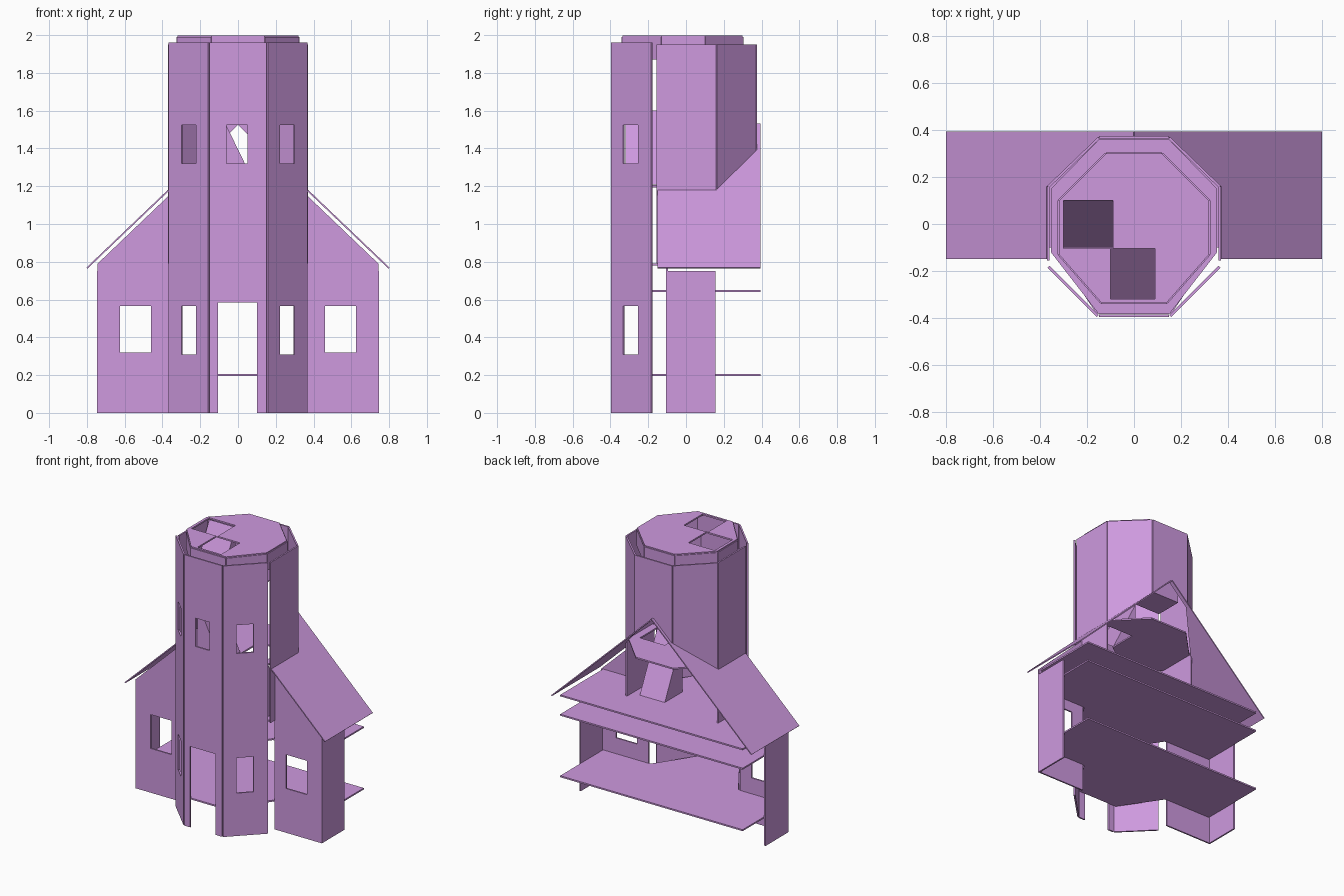
import bpy, bmesh
from mathutils import Vector

if "Cube" in bpy.data.objects:
    bpy.data.objects.remove(bpy.data.objects["Cube"])

lilac = bpy.data.materials.new("lilac")
lilac.use_nodes = True
lilac.diffuse_color = (0.62, 0.32, 0.74, 1)
lilac.node_tree.nodes["Principled BSDF"].inputs["Base Color"].default_value = (0.62, 0.32, 0.74, 1)
T = 0.011


def finish(name, bm, thick=T):
    mesh = bpy.data.meshes.new(name)
    bm.to_mesh(mesh)
    bm.free()
    mesh.materials.append(lilac)
    ob = bpy.data.objects.new(name, mesh)
    bpy.context.collection.objects.link(ob)
    if thick:
        mod = ob.modifiers.new("thickness", "SOLIDIFY")
        mod.thickness, mod.offset = thick, 0
    return ob


def poly(name, pts, thick=T):
    """Flat board from one outline."""
    bm = bmesh.new()
    bm.faces.new([bm.verts.new(p) for p in pts])
    return finish(name, bm, thick)


def sheet(name, place, u, v, holes=(), cuts=()):
    """Rectangular board with rectangular holes and straight trims."""
    us = sorted(set(list(u) + [h[i] for h in holes for i in (0, 1)]))
    vs = sorted(set(list(v) + [h[i] for h in holes for i in (2, 3)]))
    bm = bmesh.new()
    for a, b in zip(us, us[1:]):
        for c, d in zip(vs, vs[1:]):
            m, n = (a + b) / 2, (c + d) / 2
            if not any(h[0] < m < h[1] and h[2] < n < h[3] for h in holes):
                bm.faces.new([bm.verts.new(place(*p)) for p in ((a, c), (b, c), (b, d), (a, d))])
    bmesh.ops.remove_doubles(bm, verts=bm.verts[:], dist=0.0005)
    for point, normal in cuts:
        bmesh.ops.bisect_plane(bm, geom=bm.verts[:] + bm.edges[:] + bm.faces[:],
                               plane_co=point, plane_no=normal, clear_outer=True)
    return finish(name, bm)


def upright(a, b):
    """Map (distance along a-b, height) to 3D."""
    a, b = Vector(a), Vector(b)
    d = (b - a).normalized()
    return (lambda s, z: (a.x + d.x * s, a.y + d.y * s, z)), (b - a).length


def roof_z(x):
    return 1.53 - 0.955 * abs(x)


def mirrored(half):
    return half + [(-x, y) for x, y in reversed(half)]


# Tower front panel with door and window
sheet("tower_front", lambda x, z: (x, -0.392, z), (-0.15, 0.15), (0, 1.96),
      [(-0.105, 0.1, 0, 0.585), (-0.06, 0.05, 1.32, 1.525)])

for s, side in ((1, "left"), (-1, "right")):
    # Tower front diagonal with two windows
    place, length = upright((s * 0.155, -0.392), (s * 0.365, -0.182))
    sheet(side + "_tower_diagonal", place, (0, length), (0, 1.96),
          [(0.09, 0.2, 0.31, 0.565), (0.09, 0.2, 1.32, 1.525)])

    # Tower side and back diagonal, trimmed to the roof slope
    poly(side + "_tower_side", [(s * 0.365, y, z) for y, z in
                                ((-0.155, 0.79), (0.16, 0.79), (0.16, 1.95), (-0.155, 1.95))])
    poly(side + "_tower_back_diagonal",
         [(s * 0.365, 0.16, roof_z(0.365)), (s * 0.15, 0.367, roof_z(0.15)),
          (s * 0.15, 0.367, 1.95), (s * 0.365, 0.16, 1.95)])

    # Roof slope notched around the tower
    plan = [(0, 0.37), (0.15, 0.37), (0.37, 0.16), (0.37, -0.15), (0.8, -0.15), (0.8, 0.395), (0, 0.395)]
    poly(side + "_roof", [(s * x, y, roof_z(x)) for x, y in plan], 0.008)

    # House front wall under the roof, with window
    sheet(side + "_house_front", lambda x, z: (s * x, -0.1, z), (0.365, 0.745), (0, 1.2),
          [(0.46, 0.625, 0.32, 0.565)],
          [((s * 0.365, 0, roof_z(0.365) - 0.03), (s * 0.955, 0, 1))])

    # House end wall
    poly(side + "_house_end", [(s * 0.74, y, z) for y, z in
                               ((-0.1, 0), (0.155, 0), (0.155, 0.75), (-0.1, 0.75))])

# Tower back panel with a gable-shaped foot
poly("tower_back", [(-0.15, 0.37, roof_z(0.15)), (0, 0.37, 1.53), (0.15, 0.37, roof_z(0.15)),
                    (0.15, 0.37, 1.95), (-0.15, 0.37, 1.95)])

# House floors with a bay into the tower
bay = mirrored([(0.73, 0.395), (0.73, -0.1), (0.35, -0.1), (0.16, -0.382)])
for name, z in (("ground_floor", 0.2), ("upper_floor", 0.645), ("attic_floor", 0.785)):
    poly(name, [(x, y, z) for x, y in bay])


def octagon_floor(name, z, half, holes):
    (x0, y0), (x1, y1), (x2, y2), (x3, y3) = half
    cuts = []
    for s in (1, -1):
        cuts.append(((s * x0, y0, z), (s * (y1 - y0), x0 - x1, 0)))
        cuts.append(((s * x2, y2, z), (s * (y3 - y2), x2 - x3, 0)))
    sheet(name, lambda x, y: (x, y, z), (-x1, x1), (y0, y3), holes, cuts)


# Tower floor and top deck with stair openings
octagon_floor("tower_floor", 1.2, [(0.15, -0.385), (0.355, -0.12), (0.355, 0.15), (0.15, 0.36)],
              [(0.1, 0.3, -0.1, 0.1)])
ring = [(0.14, -0.335), (0.32, -0.13), (0.32, 0.1), (0.12, 0.3)]
octagon_floor("top_deck", 1.993, ring,
              [(-0.3, -0.09, -0.105, 0.1), (-0.1, 0.09, -0.32, -0.105)])

# Collar below the deck
loop = mirrored(ring)
for i, a in enumerate(loop):
    place, length = upright(a, loop[(i + 1) % len(loop)])
    sheet("collar_panel", place, (0, length), (1.87, 1.99))


def wedge(name, low, high, z0, z1):
    """Solid ramp rising from the low edge to the high edge."""
    bm = bmesh.new()
    a, b = [bm.verts.new((*p, z0)) for p in low]
    c, d = [bm.verts.new((*p, z0)) for p in high]
    e, f = [bm.verts.new((*p, z1)) for p in high]
    for face in ((a, b, d, c), (a, b, f, e), (c, d, f, e), (a, c, e), (b, d, f)):
        bm.faces.new(face)
    bmesh.ops.recalc_face_normals(bm, faces=bm.faces[:])
    finish(name, bm, 0)


# Winding stair ramps
wedge("lower_stair", ((0.1, 0.1), (0.3, 0.1)), ((0.1, -0.1), (0.3, -0.1)), 0.79, 1.2)
wedge("middle_stair", ((0.09, -0.32), (0.09, -0.105)), ((-0.1, -0.32), (-0.1, -0.105)), 1.21, 1.6)
wedge("upper_stair", ((-0.3, -0.1), (-0.09, -0.1)), ((-0.3, 0.1), (-0.09, 0.1)), 1.6, 1.985)
